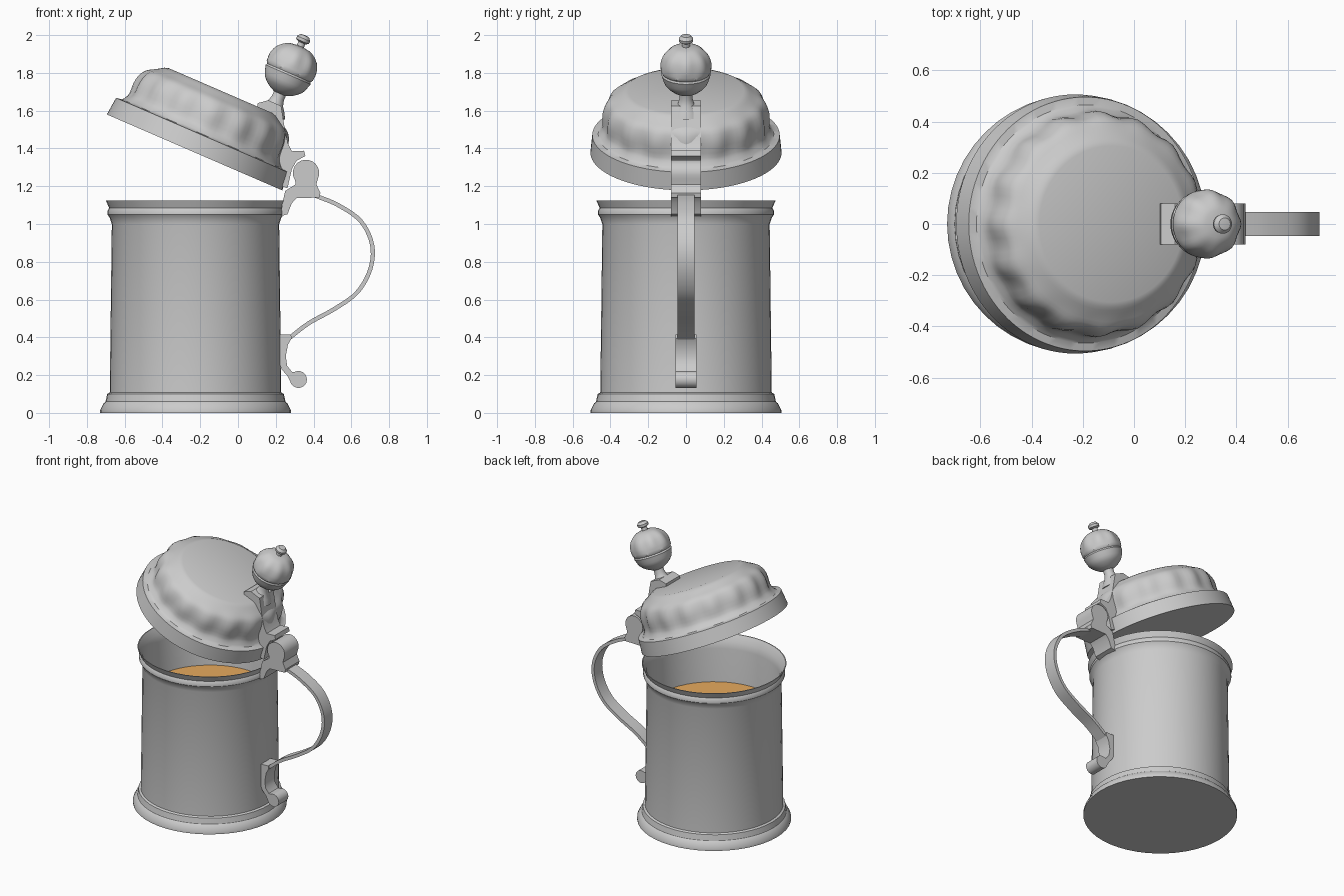
import bpy
import bmesh
from math import sin, cos, pi, radians
from mathutils import Matrix, Vector

if "Cube" in bpy.data.objects:
    bpy.data.objects.remove(bpy.data.objects["Cube"])

AXIS_X = -0.225
TILT = radians(23.4)
LID_FRAME = Matrix.Translation((-0.23, 0, 1.379)) @ Matrix.Rotation(TILT, 4, "Y")


def material(name, rgb):
    mat = bpy.data.materials.new(name)
    mat.use_nodes = True
    mat.diffuse_color = (*rgb, 1)
    mat.node_tree.nodes["Principled BSDF"].inputs["Base Color"].default_value = (*rgb, 1)
    return mat


PEWTER = material("pewter grey", (0.6, 0.6, 0.6))
BEER = material("amber drink", (0.8, 0.4, 0.11))


def finish(name, bm, mat, matrix=None, angle=35):
    bmesh.ops.recalc_face_normals(bm, faces=bm.faces[:])
    mesh = bpy.data.meshes.new(name)
    bm.to_mesh(mesh)
    bm.free()
    mesh.materials.append(mat)
    obj = bpy.data.objects.new(name, mesh)
    bpy.context.scene.collection.objects.link(obj)
    if matrix:
        obj.matrix_world = matrix
    bpy.ops.object.select_all(action="DESELECT")
    obj.select_set(True)
    bpy.context.view_layer.objects.active = obj
    bpy.ops.object.shade_smooth_by_angle(angle=radians(angle))
    return obj


def lathe(name, profile, mat, matrix, segments=48, ripple=None, angle=35):
    """Turn (radius, height) points around z; ripple(angle, height) scales the radius."""
    bm = bmesh.new()
    rings = []
    for r, z in profile:
        if r == 0:
            rings.append([bm.verts.new((0, 0, z))] * segments)
            continue
        ring = []
        for i in range(segments):
            a = 2 * pi * i / segments
            k = r * (ripple(a, z) if ripple else 1)
            ring.append(bm.verts.new((k * cos(a), k * sin(a), z)))
        rings.append(ring)
    for low, high in zip(rings, rings[1:]):
        for i in range(segments):
            j = (i + 1) % segments
            corners = dict.fromkeys((low[i], low[j], high[j], high[i]))
            bm.faces.new(list(corners))
    return finish(name, bm, mat, matrix, angle)


def plate(name, outline, half_width):
    """Extrude an (x, z) outline across y."""
    bm = bmesh.new()
    face = bm.faces.new([bm.verts.new((x, -half_width, z)) for x, z in outline])
    moved = bmesh.ops.extrude_face_region(bm, geom=[face])["geom"]
    bmesh.ops.translate(bm, vec=(0, 2 * half_width, 0),
                        verts=[v for v in moved if isinstance(v, bmesh.types.BMVert)])
    return finish(name, bm, PEWTER)


def arc(cx, cz, r, start, end, steps=14):
    angles = [radians(start + (end - start) * i / steps) for i in range(steps + 1)]
    return [(cx + r * cos(a), cz + r * sin(a)) for a in angles]


def smooth_path(points, steps=5):
    """Catmull-Rom curve through the points."""
    p = [Vector(q) for q in points]
    p = [2 * p[0] - p[1]] + p + [2 * p[-1] - p[-2]]
    path = []
    for a, b, c, d in zip(p, p[1:], p[2:], p[3:]):
        for i in range(steps):
            t = i / steps
            path.append(0.5 * (2 * b + (c - a) * t + (2 * a - 5 * b + 4 * c - d) * t * t
                               + (3 * b - a - 3 * c + d) * t ** 3))
    return path + [p[-2]]


def swell(z, low, high):
    """Fade that is zero outside a height band and one at its middle."""
    return sin(pi * (z - low) / (high - low)) if low < z < high else 0


# Vessel with stepped foot, flared rim and hollow inside
body_frame = Matrix.Translation((AXIS_X, 0, 0))
lathe("mug_body", [
    (0, 0), (0.505, 0), (0.505, 0.015), (0.487, 0.05), (0.476, 0.06), (0.468, 0.1),
    (0.454, 0.107), (0.443, 1.0), (0.455, 1.035), (0.466, 1.05), (0.466, 1.07),
    (0.457, 1.085), (0.475, 1.125), (0.469, 1.125), (0.442, 1.08), (0.432, 1.03),
    (0.43, 0.1), (0, 0.1)], PEWTER, body_frame)
lathe("drink", [(0.429, 0.78), (0.429, 0.79), (0, 0.79)], BEER, body_frame)

# Tilted lid with a lobed dome
dome = smooth_path([(0.455, 0.115), (0.436, 0.15), (0.432, 0.23), (0.41, 0.29),
                    (0.365, 0.322), (0.325, 0.348)], 3)
lathe("lid", [(0, 0), (0.506, 0), (0.496, 0.1), (0.465, 0.105)]
      + [tuple(q) for q in dome] + [(0.305, 0.355), (0, 0.355)],
      PEWTER, LID_FRAME, 96,
      lambda a, z: 1 + 0.02 * swell(z, 0.11, 0.33) * cos(16 * a))

# Knob: flared neck, lobed ball with a waist line, small button
knob_frame = LID_FRAME @ Matrix.Translation((0.291, 0, 0))
ball_low = smooth_path([(0.034, 0.465), (0.07, 0.483), (0.11, 0.52), (0.13, 0.575)], 3)
ball_high = smooth_path([(0.133, 0.597), (0.131, 0.64), (0.112, 0.69), (0.07, 0.727),
                         (0.02, 0.738)], 3)
lathe("lid_knob", [(0, 0.33), (0.08, 0.35), (0.06, 0.385), (0.042, 0.41), (0.034, 0.44)]
      + [tuple(q) for q in ball_low] + [(0.125, 0.585)] + [tuple(q) for q in ball_high]
      + [(0.02, 0.758), (0.036, 0.766), (0.038, 0.782), (0.024, 0.799), (0, 0.802)],
      PEWTER, knob_frame, 48,
      lambda a, z: 1 + 0.035 * swell(z, 0.6, 0.738) * cos(8 * a))

# Thumb bracket fixed to the back of the lid
plate("lid_bracket", [
    (0.10, 1.61), (0.105, 1.64), (0.16, 1.655), (0.228, 1.625), (0.237, 1.57),
    (0.25, 1.49), (0.265, 1.425), (0.285, 1.385), (0.35, 1.388), (0.357, 1.36),
    (0.31, 1.335), (0.285, 1.29), (0.262, 1.19), (0.225, 1.2), (0.2, 1.35),
    (0.18, 1.5)], 0.08)

# Hinge with round knuckle on the rim
plate("hinge", [(0.224, 1.04), (0.262, 1.052), (0.285, 1.11), (0.31, 1.137),
                (0.43, 1.14), (0.436, 1.165), (0.415, 1.21)]
      + arc(0.36, 1.27, 0.07, -25, 215)
      + [(0.305, 1.21), (0.25, 1.175), (0.235, 1.11)], 0.08)

# Thin strap handle
path = smooth_path([(0.41, 1.15), (0.53, 1.10), (0.65, 1.015), (0.71, 0.89),
                    (0.70, 0.76), (0.63, 0.637), (0.51, 0.55), (0.375, 0.475),
                    (0.27, 0.395)])
outer, inner = [], []
for i, q in enumerate(path):
    way = (path[min(i + 1, len(path) - 1)] - path[max(i - 1, 0)]).normalized()
    side = Vector((-way.y, way.x)) * 0.011
    outer.append(q + side)
    inner.append(q - side)
plate("handle", outer + inner[::-1], 0.046)

# Lower mount with a curled ball end
plate("handle_mount", [(0.215, 0.414), (0.28, 0.416), (0.284, 0.395), (0.264, 0.36),
                       (0.253, 0.30), (0.26, 0.25), (0.285, 0.218)]
      + arc(0.32, 0.177, 0.045, 120, -165)
      + [(0.262, 0.195), (0.232, 0.23), (0.215, 0.27)], 0.055)
